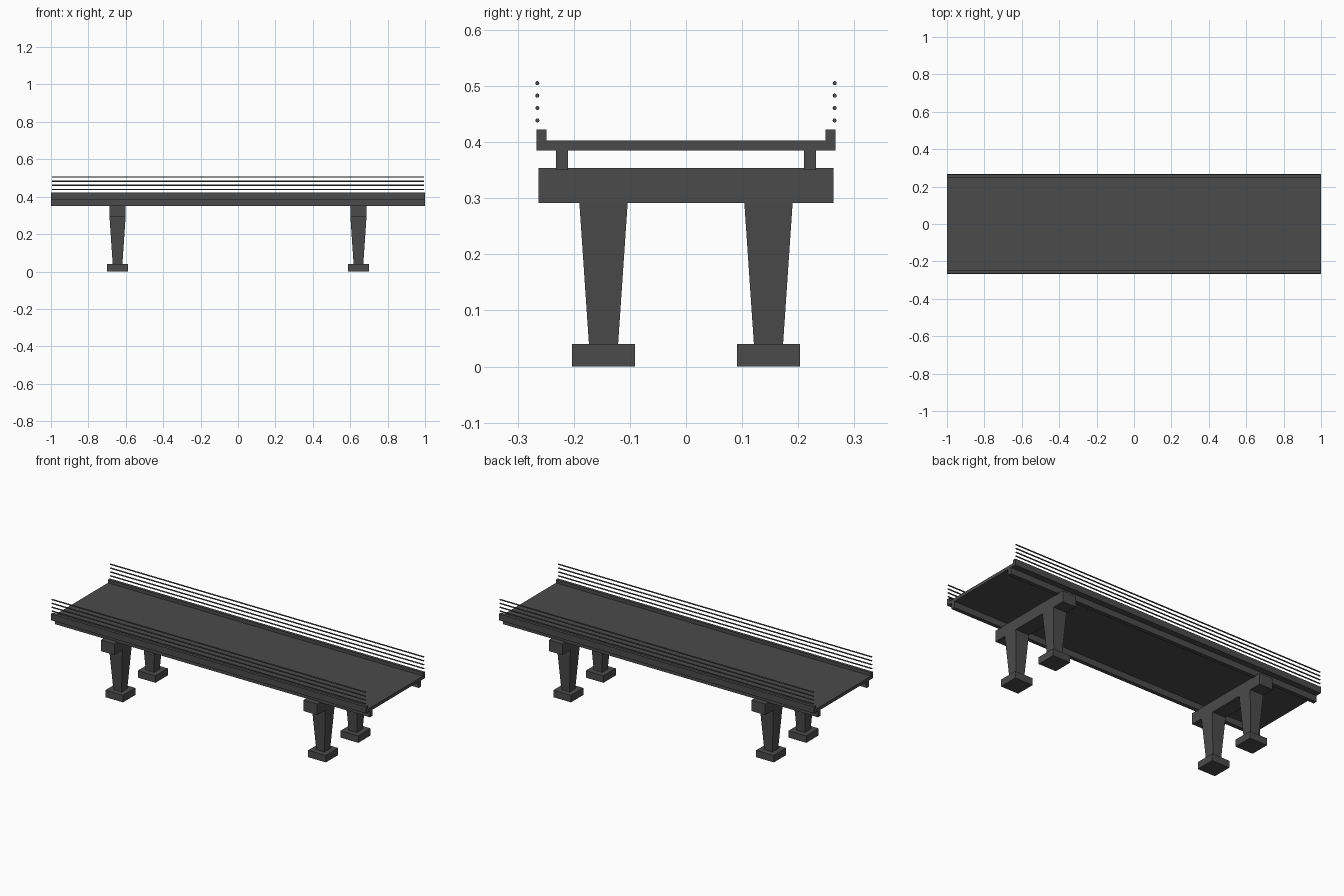
import bpy
import bmesh
from math import pi

cube = bpy.data.objects.get("Cube")
if cube:
    bpy.data.objects.remove(cube, do_unlink=True)

concrete = bpy.data.materials.new("dark_grey_concrete")
concrete.use_nodes = True
GREY = (0.07, 0.07, 0.07, 1)
concrete.diffuse_color = GREY
concrete.node_tree.nodes["Principled BSDF"].inputs["Base Color"].default_value = GREY


def finish(name, bm):
    bmesh.ops.recalc_face_normals(bm, faces=bm.faces)
    mesh = bpy.data.meshes.new(name)
    bm.to_mesh(mesh)
    bm.free()
    mesh.materials.append(concrete)
    obj = bpy.data.objects.new(name, mesh)
    bpy.context.collection.objects.link(obj)
    return obj


def extrude_profile(name, points, length):
    """Sweep a closed (y, z) outline along x, centred on x = 0."""
    bm = bmesh.new()
    face = bm.faces.new([bm.verts.new((-length / 2, y, z)) for y, z in points])
    new = bmesh.ops.extrude_face_region(bm, geom=[face])["geom"]
    verts = [v for v in new if isinstance(v, bmesh.types.BMVert)]
    bmesh.ops.translate(bm, verts=verts, vec=(length, 0, 0))
    return finish(name, bm)


def block(name, x, y, z0, z1, bottom, top=None):
    """Box from z0 to z1 with (x, y) half sizes at the bottom and top."""
    top = top or bottom
    bm = bmesh.new()
    bmesh.ops.create_cube(bm, size=2)
    for v in bm.verts:
        half, z = (top, z1) if v.co.z > 0 else (bottom, z0)
        v.co = (x + v.co.x * half[0], y + v.co.y * half[1], z)
    return finish(name, bm)


# Deck slab with a raised curb along each edge
half_section = [(0.266, 0.385), (0.266, 0.422), (0.249, 0.422), (0.249, 0.403)]
section = half_section + [(-y, z) for y, z in reversed(half_section)]
extrude_profile("deck", section, 2.0)

for side, s in (("left", 1), ("right", -1)):
    edge = "front" if s < 0 else "back"

    # Girder under the deck
    block(f"{edge}_girder", 0, s * 0.221, 0.35, 0.385, (1.0, 0.011))

    # Guard rails above the curb
    for i in range(4):
        bm = bmesh.new()
        bmesh.ops.create_cone(bm, cap_ends=True, segments=12, radius1=0.0036,
                              radius2=0.0036, depth=1.99)
        rail = finish(f"{edge}_rail_{i + 1}", bm)
        rail.rotation_euler.y = pi / 2
        rail.location = (0, s * 0.265, 0.4385 + i * 0.0222)
        for poly in rail.data.polygons:
            poly.use_smooth = len(poly.vertices) == 4

    # Pier: cross beam on two tapered columns with footings
    x = s * 0.644
    block(f"{side}_cross_beam", x, 0, 0.291, 0.354, (0.043, 0.263))
    for end, e in (("front", -1), ("back", 1)):
        y = e * 0.147
        block(f"{side}_{end}_column", x, y, 0.04, 0.291, (0.026, 0.026), (0.043, 0.043))
        block(f"{side}_{end}_footing", x, y, 0, 0.04, (0.056, 0.056))
